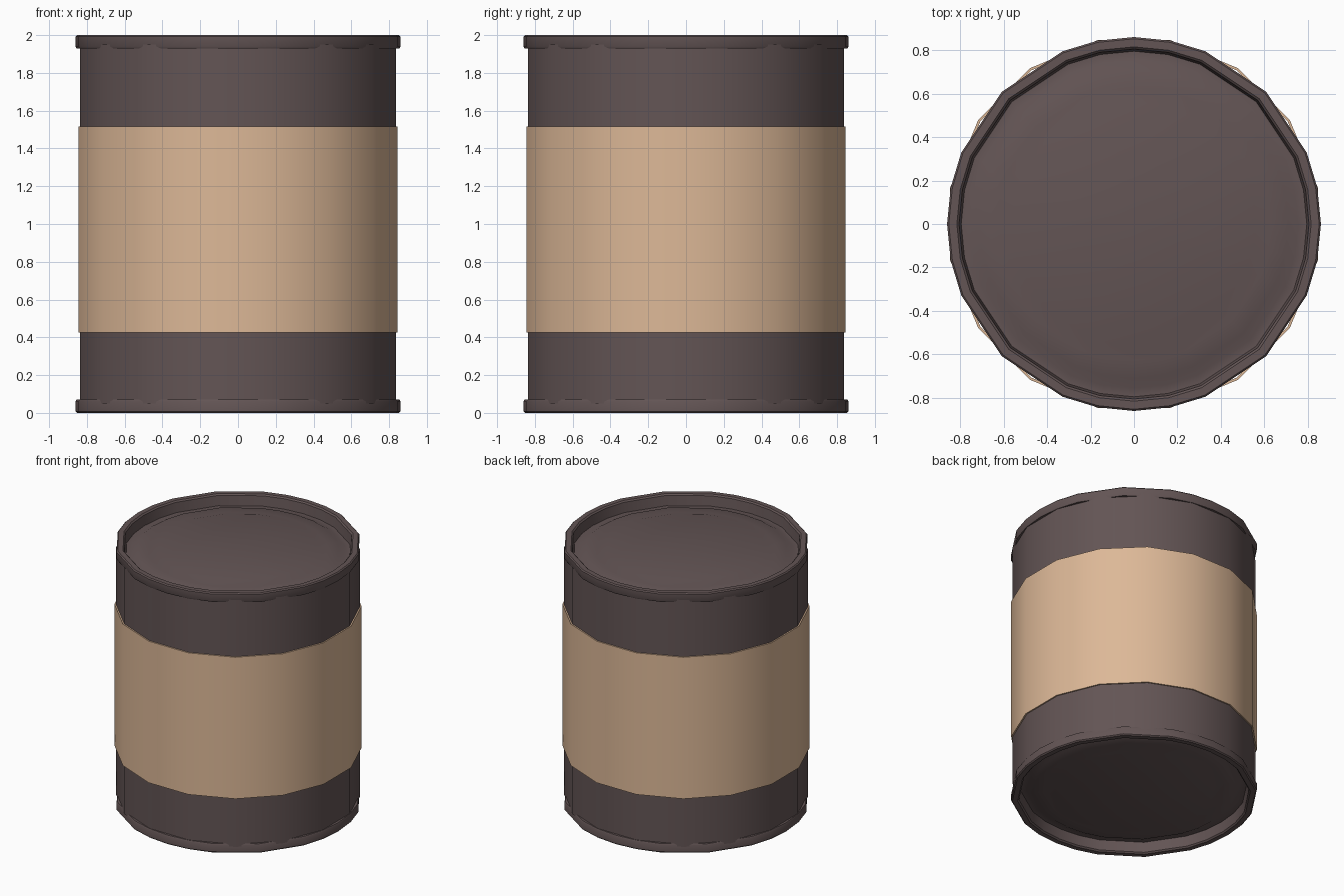
import bpy, bmesh, math

if "Cube" in bpy.data.objects:
    bpy.data.objects.remove(bpy.data.objects["Cube"])


def material(name, rgb):
    m = bpy.data.materials.new(name)
    m.diffuse_color = (*rgb, 1.0)
    m.use_nodes = True
    m.node_tree.nodes["Principled BSDF"].inputs["Base Color"].default_value = m.diffuse_color
    return m


dark_metal = material("dark metal", (0.125, 0.090, 0.090))
tan_paper = material("tan paper", (0.72, 0.48, 0.31))


def lathe(name, profile, angles, mat, closed=False):
    """Spin an (r, z) profile round z at the given angles; r = 0 is a pole."""
    bm = bmesh.new()
    n = len(angles)
    rings = []
    for r, z in profile:
        if r == 0:
            rings.append([bm.verts.new((0, 0, z))] * n)
        else:
            rings.append([bm.verts.new((r * math.cos(a), r * math.sin(a), z)) for a in angles])
    pairs = list(zip(rings, rings[1:]))
    if closed:
        pairs.append((rings[-1], rings[0]))
    for a, b in pairs:
        for i in range(n):
            j = (i + 1) % n
            quad = list(dict.fromkeys([a[i], a[j], b[j], b[i]]))
            bm.faces.new(quad)
    bmesh.ops.recalc_face_normals(bm, faces=bm.faces)
    me = bpy.data.meshes.new(name)
    bm.to_mesh(me)
    bm.free()
    me.materials.append(mat)
    ob = bpy.data.objects.new(name, me)
    bpy.context.collection.objects.link(ob)
    bpy.ops.object.select_all(action='DESELECT')
    ob.select_set(True)
    bpy.context.view_layer.objects.active = ob
    bpy.ops.object.shade_smooth_by_angle(angle=math.radians(35))
    return ob


step = math.radians(11.25)
rim_angles = [k * step for k in range(32) if k % 8 not in (3, 5)]
body_angles = [(2 * k + 1) * step for k in range(16)]

# Tin wall
lathe("can_wall", [(0.852, 0.05), (0.852, 1.95)], body_angles, dark_metal)

# Paper label wrapped round the wall
lathe("label", [(0.85, 0.425), (0.862, 0.425), (0.862, 1.515), (0.85, 1.515)],
      body_angles, tan_paper, closed=True)

# Lid: rolled rim, recessed channel, stepped raised panel (depth below the end)
lid = [(0.83, 0.07), (0.855, 0.07), (0.86, 0.06), (0.86, 0.008), (0.852, 0.0),
       (0.815, 0.0), (0.805, 0.01), (0.795, 0.085), (0.755, 0.085),
       (0.71, 0.06), (0.63, 0.06), (0.56, 0.04), (0, 0.04)]
lathe("top_lid", [(r, 2 - d) for r, d in lid], rim_angles, dark_metal)
lathe("bottom_lid", lid, rim_angles, dark_metal)
# Lids are open shells: make their outer rims face outwards
for name in ("top_lid", "bottom_lid"):
    me = bpy.data.objects[name].data
    centre = min(me.polygons, key=lambda p: p.center.x ** 2 + p.center.y ** 2)
    if (centre.normal.z > 0) != (name == "top_lid"):
        me.flip_normals()
wall = bpy.data.objects["can_wall"].data
if wall.polygons[0].normal.dot(wall.polygons[0].center * 1) < 0 and \
        wall.polygons[0].normal.xy.dot(wall.polygons[0].center.xy) < 0:
    wall.flip_normals()
